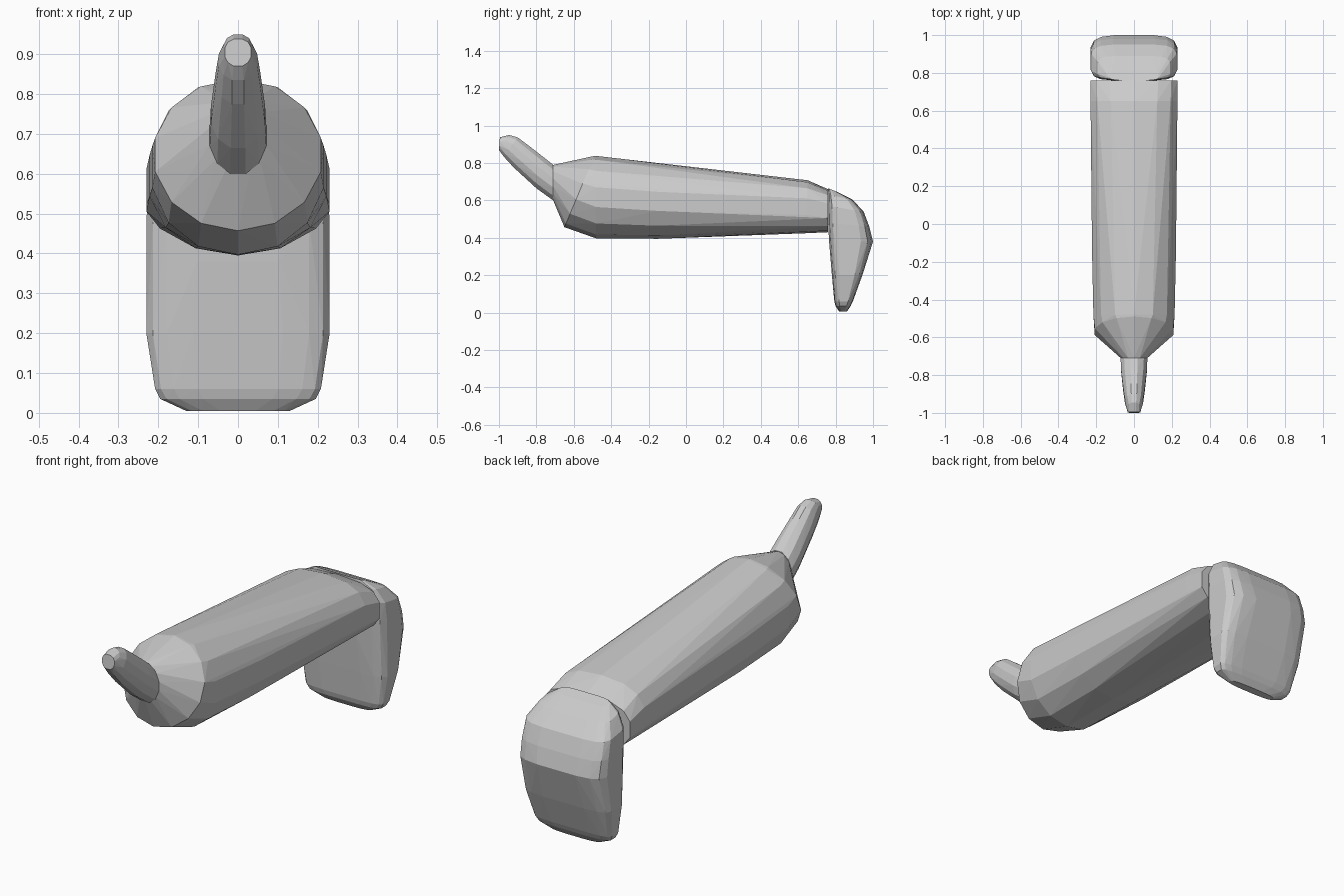
import bpy, bmesh
from math import sin, cos, pi


def superellipse(n, power):
    """Unit cross-section; power 2 is round, higher is boxier."""
    pts = []
    for i in range(n):
        a = 2 * pi * (i + 0.5) / n
        c, s = cos(a), sin(a)
        pts.append((abs(c) ** (2 / power) * (1 if c > 0 else -1),
                    abs(s) ** (2 / power) * (1 if s > 0 else -1)))
    # stretch so the flats reach the full size
    mx = max(p[0] for p in pts)
    my = max(p[1] for p in pts)
    return [(x / mx, y / my) for x, y in pts]


def hull_part(name, rings, n):
    """Convex faceted part from rings (start y,z / end y,z / half width / power)."""
    bm = bmesh.new()
    for y0, z0, y1, z1, w, power in rings:
        for u, v in superellipse(n, power):
            t = (v + 1) / 2
            bm.verts.new((u * w, y0 + (y1 - y0) * t, z0 + (z1 - z0) * t))
    res = bmesh.ops.convex_hull(bm, input=bm.verts[:])
    junk = {g for g in res["geom_interior"] + res["geom_unused"]
            if isinstance(g, bmesh.types.BMVert)}
    bmesh.ops.delete(bm, geom=list(junk), context='VERTS')
    bmesh.ops.recalc_face_normals(bm, faces=bm.faces[:])
    me = bpy.data.meshes.new(name)
    bm.to_mesh(me)
    bm.free()
    ob = bpy.data.objects.new(name, me)
    bpy.context.collection.objects.link(ob)
    return ob


# Long tapered body
hull_part("body", [
    (-0.71, 0.60, -0.71, 0.79, 0.07, 2.0),
    (-0.65, 0.457, -0.49, 0.838, 0.208, 2.0),
    (-0.48, 0.397, -0.48, 0.838, 0.215, 2.1),
    (-0.15, 0.395, -0.15, 0.795, 0.222, 2.2),
    (0.65, 0.425, 0.65, 0.708, 0.23, 2.6),
    (0.76, 0.43, 0.76, 0.66, 0.23, 2.8),
], 14)

# Upturned tip at the front
hull_part("front_tip", [
    (-0.71, 0.60, -0.71, 0.79, 0.071, 2.0),
    (-0.80, 0.665, -0.76, 0.83, 0.068, 2.0),
    (-0.92, 0.775, -0.85, 0.90, 0.056, 2.0),
    (-0.975, 0.835, -0.90, 0.937, 0.048, 2.2),
    (-1.00, 0.87, -0.945, 0.95, 0.037, 2.2),
    (-1.00, 0.872, -0.995, 0.938, 0.033, 2.4),
], 12)

# Downturned wedge at the back, built from level rings
hull_part("rear_wedge", [
    (0.82, 0.005, 0.86, 0.005, 0.13, 3.0),
    (0.80, 0.035, 0.88, 0.035, 0.195, 4.0),
    (0.793, 0.06, 0.892, 0.06, 0.208, 4.5),
    (0.78, 0.20, 0.943, 0.20, 0.23, 4.5),
    (0.765, 0.38, 1.00, 0.38, 0.23, 4.0),
    (0.76, 0.48, 0.98, 0.46, 0.23, 4.5),
    (0.76, 0.57, 0.95, 0.54, 0.226, 4.5),
    (0.76, 0.63, 0.89, 0.605, 0.19, 4.5),
    (0.76, 0.665, 0.81, 0.645, 0.13, 4.0),
], 16)
